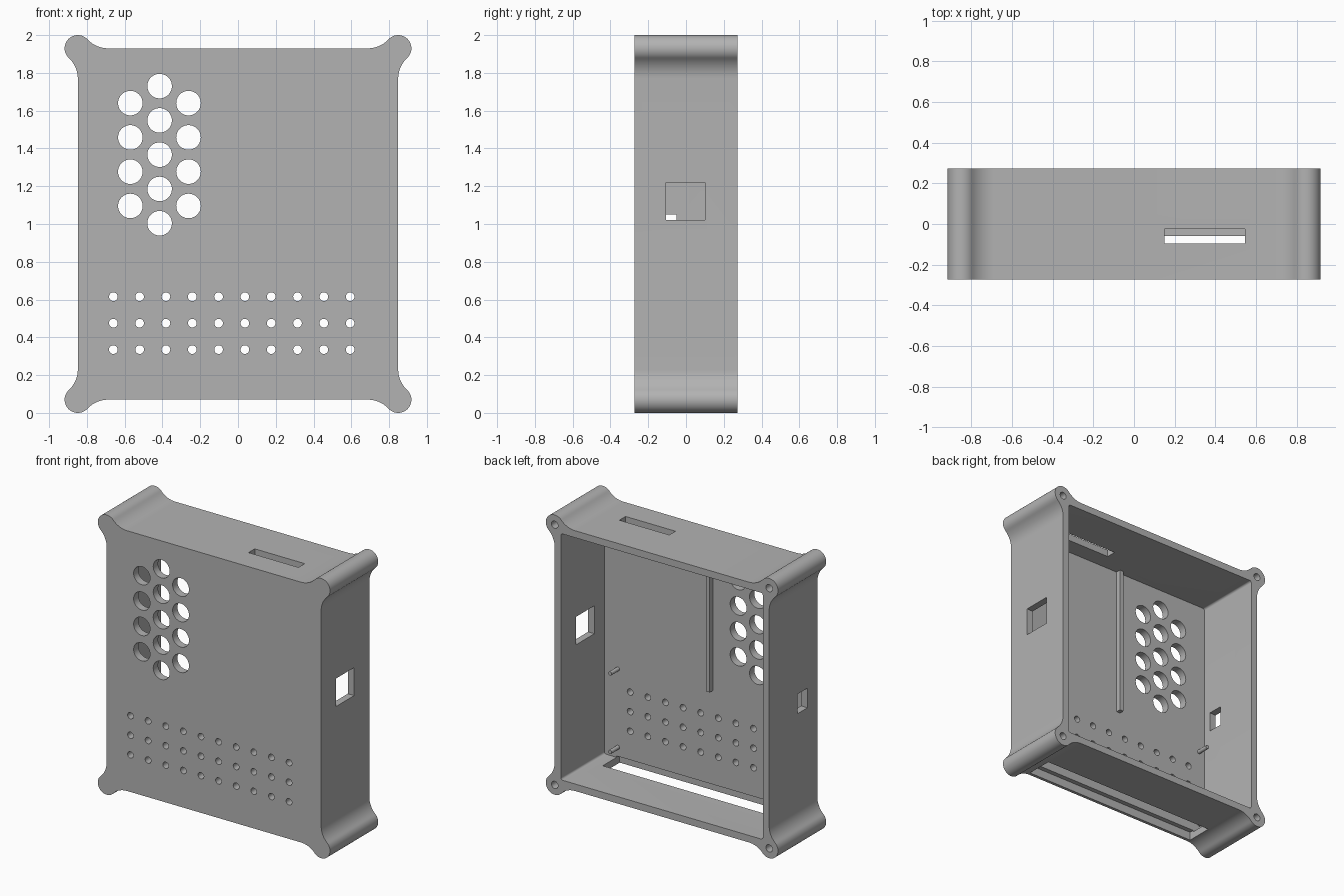
import bpy, bmesh, math
from mathutils import Matrix, Vector

if "Cube" in bpy.data.objects:
    bpy.data.objects.remove(bpy.data.objects["Cube"])

# Main sizes
HX, Z0, Z1 = 0.848, 0.07, 1.93      # outer walls
LUG, FILLET = 0.07, 0.148           # corner lug radius and its blend radius
FRONT, BACK = -0.272, 0.272
WALL, SKIN = 0.05, 0.055
INNER = FRONT + SKIN
MID = (Z0 + Z1) / 2
HZ = MID - Z0

grey = bpy.data.materials.new("grey plastic")
grey.use_nodes = True
grey.diffuse_color = (0.45, 0.45, 0.45, 1)
grey.node_tree.nodes["Principled BSDF"].inputs["Base Color"].default_value = (0.45, 0.45, 0.45, 1)


def finish(name, bm):
    bmesh.ops.recalc_face_normals(bm, faces=bm.faces)
    mesh = bpy.data.meshes.new(name)
    bm.to_mesh(mesh)
    bm.free()
    obj = bpy.data.objects.new(name, mesh)
    bpy.context.collection.objects.link(obj)
    mesh.materials.append(grey)
    return obj


def add_box(bm, x, y, z):
    size = Vector((x[1] - x[0], y[1] - y[0], z[1] - z[0]))
    mid = Vector((sum(x), sum(y), sum(z))) / 2
    bmesh.ops.create_cube(bm, size=1, matrix=Matrix.Translation(mid) @ Matrix.Diagonal(size.to_4d()))


def add_rod(bm, x, z, r, y0, y1, sides=32):
    place = Matrix.Translation((x, (y0 + y1) / 2, z)) @ Matrix.Rotation(math.pi / 2, 4, "X")
    bmesh.ops.create_cone(bm, cap_ends=True, segments=sides, radius1=r, radius2=r,
                          depth=y1 - y0, matrix=place)


def arc(cx, cz, r, a0, a1, n):
    return [(cx + r * math.cos(a0 + (a1 - a0) * i / n),
             cz + r * math.sin(a0 + (a1 - a0) * i / n)) for i in range(n + 1)]


def add_prism(bm, points, y0, y1):
    face = bm.faces.new([bm.verts.new((x, y0, z)) for x, z in points])
    ext = bmesh.ops.extrude_face_region(bm, geom=[face])
    moved = [v for v in ext["geom"] if isinstance(v, bmesh.types.BMVert)]
    bmesh.ops.translate(bm, verts=moved, vec=(0, y1 - y0, 0))


# Outline: a round lug at each corner, blended into the walls by hollow curves
reach = math.sqrt((LUG + FILLET) ** 2 - FILLET ** 2)
tilt = math.atan2(FILLET, reach)
corner = arc(HX + FILLET, Z1 - reach, FILLET, math.pi, math.pi / 2 + tilt + 0.0, 10)
corner = arc(HX + FILLET, Z1 - reach, FILLET, math.pi, math.atan2(reach, -FILLET), 10)
corner += arc(HX, Z1, LUG, math.atan2(-reach, FILLET), math.pi / 2 - math.atan2(-reach, FILLET), 28)[1:]
corner += arc(HX - reach, Z1 + FILLET, FILLET, math.atan2(-FILLET, reach), -math.pi / 2, 10)[1:]
upper = corner + [(-x, z) for x, z in reversed(corner)]
outline = upper + [(-x, 2 * MID - z) for x, z in upper]

bm = bmesh.new()
add_prism(bm, outline, FRONT, BACK)
case = finish("case_shell", bm)

# Open cavity with slightly rounded corners
cx, cz, cr = HX - WALL, HZ - WALL, 0.015
cavity_outline = []
for k, (sx, sz) in enumerate([(1, 1), (-1, 1), (-1, -1), (1, -1)]):
    a = k * math.pi / 2
    cavity_outline += arc(sx * (cx - cr), MID + sz * (cz - cr), cr, a, a + math.pi / 2, 5)
bm = bmesh.new()
add_prism(bm, cavity_outline, INNER, BACK + 0.1)
cavity = finish("cavity_cutter", bm)

# Openings through the walls
bm = bmesh.new()
through = (FRONT - 0.05, INNER + 0.05)
for x, top, count in [(-0.57, 1.64, 4), (-0.415, 1.73, 5), (-0.262, 1.64, 4)]:
    for i in range(count):                                   # vent holes
        add_rod(bm, x, top - 0.1815 * i, 0.065, *through, sides=40)
for row in range(3):                                         # indicator holes
    for col in range(10):
        add_rod(bm, -0.66 + 0.1393 * col, 0.335 + 0.14 * row, 0.023, *through, sides=20)
for x in (-HX, HX):                                          # screw holes
    for z in (Z0, Z1):
        add_rod(bm, x, z, 0.026, 0.0, BACK + 0.05, sides=24)
add_box(bm, (HX - 0.1, HX + 0.1), (-0.105, 0.10), (1.02, 1.22))
add_box(bm, (-HX - 0.1, -HX + 0.1), (-0.16, -0.05), (0.91, 1.05))
add_box(bm, (0.15, 0.545), (-0.095, -0.025), (Z1 - 0.1, Z1 + 0.1))
add_box(bm, (-0.70, 0.70), (-0.25, -0.06), (Z0 - 0.1, Z0 + WALL + 0.01))
openings = finish("opening_cutter", bm)

bpy.context.view_layer.objects.active = case
for cutter in (cavity, openings):
    cutter.hide_render = True
    mod = case.modifiers.new(cutter.name, "BOOLEAN")
    mod.operation, mod.solver, mod.object = "DIFFERENCE", "EXACT", cutter
    bpy.ops.object.modifier_apply(modifier=mod.name)
    bpy.data.objects.remove(cutter)

# Divider rib on the inside of the front wall
bm = bmesh.new()
add_box(bm, (-0.06, -0.03), (INNER - 0.01, INNER + 0.035), (0.80, Z1 - WALL + 0.01))
finish("divider_rib", bm)

# Board mounting pegs
bm = bmesh.new()
for x in (-0.75, 0.69):
    for z in (0.195, 0.755):
        add_rod(bm, x, z, 0.014, INNER - 0.01, INNER + 0.09, sides=20)
pegs = finish("mounting_pegs", bm)

bpy.ops.object.select_all(action="DESELECT")
for obj in (case, pegs):
    obj.select_set(True)
bpy.context.view_layer.objects.active = case
bpy.ops.object.shade_smooth_by_angle(angle=math.radians(30))
